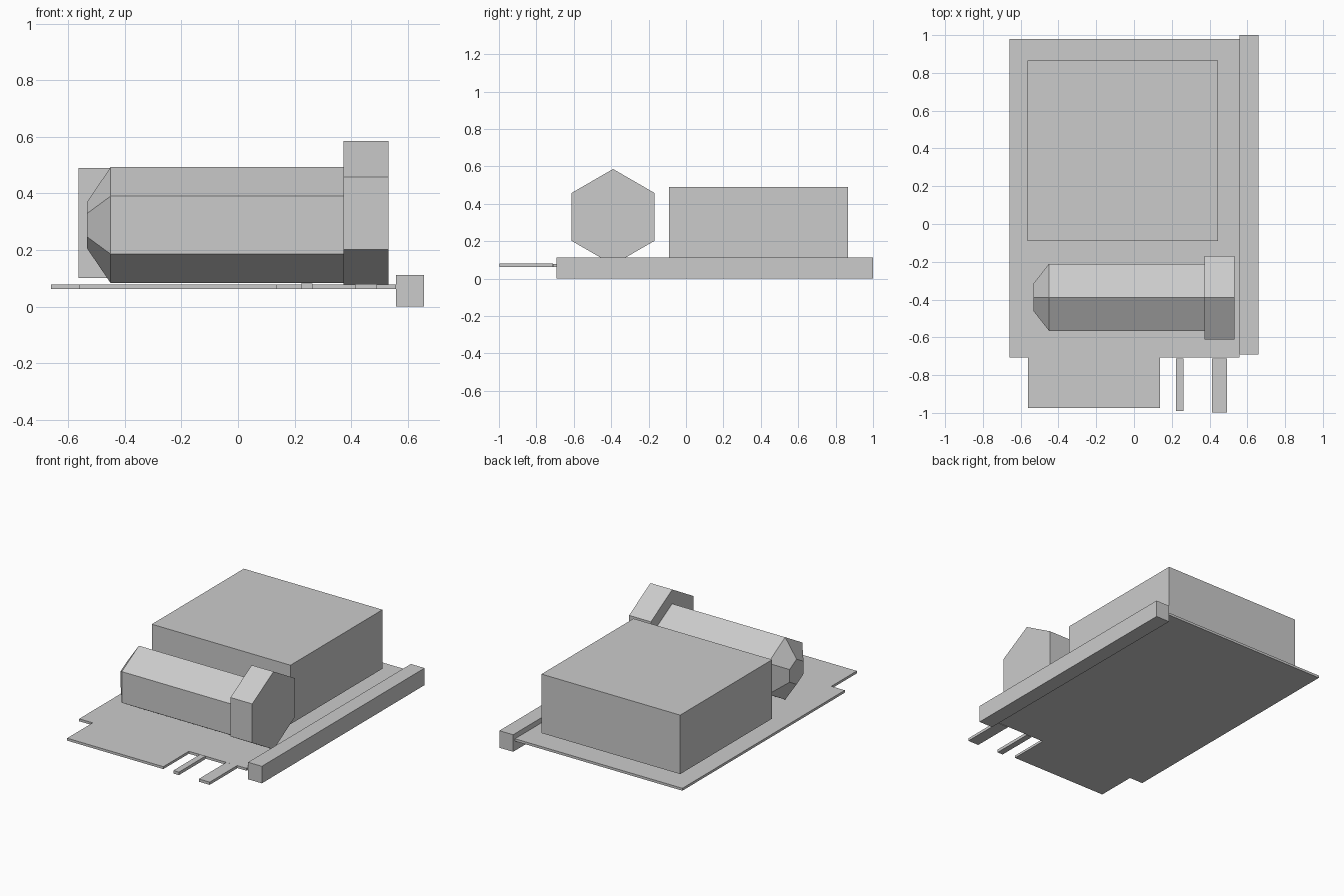
import bpy, bmesh, math

if "Cube" in bpy.data.objects:
    bpy.data.objects.remove(bpy.data.objects["Cube"], do_unlink=True)

grey = bpy.data.materials.new("light_grey")
grey.use_nodes = True
colour = (0.6, 0.6, 0.6, 1)
grey.diffuse_color = colour
grey.node_tree.nodes["Principled BSDF"].inputs["Base Color"].default_value = colour


def finish(name, bm):
    bmesh.ops.recalc_face_normals(bm, faces=bm.faces)
    mesh = bpy.data.meshes.new(name)
    bm.to_mesh(mesh)
    bm.free()
    mesh.materials.append(grey)
    bpy.context.collection.objects.link(bpy.data.objects.new(name, mesh))


def slab(name, outline, z0, z1):
    """Extrude a flat outline upward."""
    bm = bmesh.new()
    face = bm.faces.new([bm.verts.new((x, y, z0)) for x, y in outline])
    top = bmesh.ops.extrude_face_region(bm, geom=[face])["geom"]
    bmesh.ops.translate(bm, vec=(0, 0, z1 - z0),
                        verts=[v for v in top if isinstance(v, bmesh.types.BMVert)])
    finish(name, bm)


def box(name, x0, x1, y0, y1, z0, z1):
    slab(name, [(x0, y0), (x1, y0), (x1, y1), (x0, y1)], z0, z1)


def hex_bar(name, y, z, sections):
    """Loft hexagons along x from (x, radius) sections, with capped ends."""
    bm = bmesh.new()
    rings = []
    for x, r in sections:
        angles = [math.radians(60 * i) for i in range(6)]
        rings.append([bm.verts.new((x, y + r * math.sin(a), z + r * math.cos(a)))
                      for a in angles])
    for a, b in zip(rings, rings[1:]):
        for i in range(6):
            j = (i + 1) % 6
            bm.faces.new((a[i], a[j], b[j], b[i]))
    bm.faces.new(rings[0])
    bm.faces.new(rings[-1])
    finish(name, bm)


# Thin board with its wide edge tab
slab("board", [(-0.66, -0.708), (-0.562, -0.708), (-0.562, -0.973), (0.138, -0.973),
               (0.138, -0.708), (0.558, -0.708), (0.558, 0.98), (-0.66, 0.98)],
     0.062, 0.078)

# Contact pins
box("narrow_pin", 0.223, 0.263, -0.99, -0.712, 0.062, 0.082)
box("wide_pin", 0.413, 0.492, -0.997, -0.712, 0.062, 0.08)

# Side rail and large block
box("side_rail", 0.558, 0.658, -0.692, 1.0, 0, 0.112)
box("large_block", -0.564, 0.445, -0.09, 0.866, 0.102, 0.49)

# Hexagonal barrel with tapered nose, and its larger head
hex_bar("barrel", -0.388, 0.288, [(-0.533, 0.083), (-0.45, 0.205), (0.375, 0.205)])
hex_bar("barrel_head", -0.39, 0.33, [(0.373, 0.256), (0.532, 0.256)])
